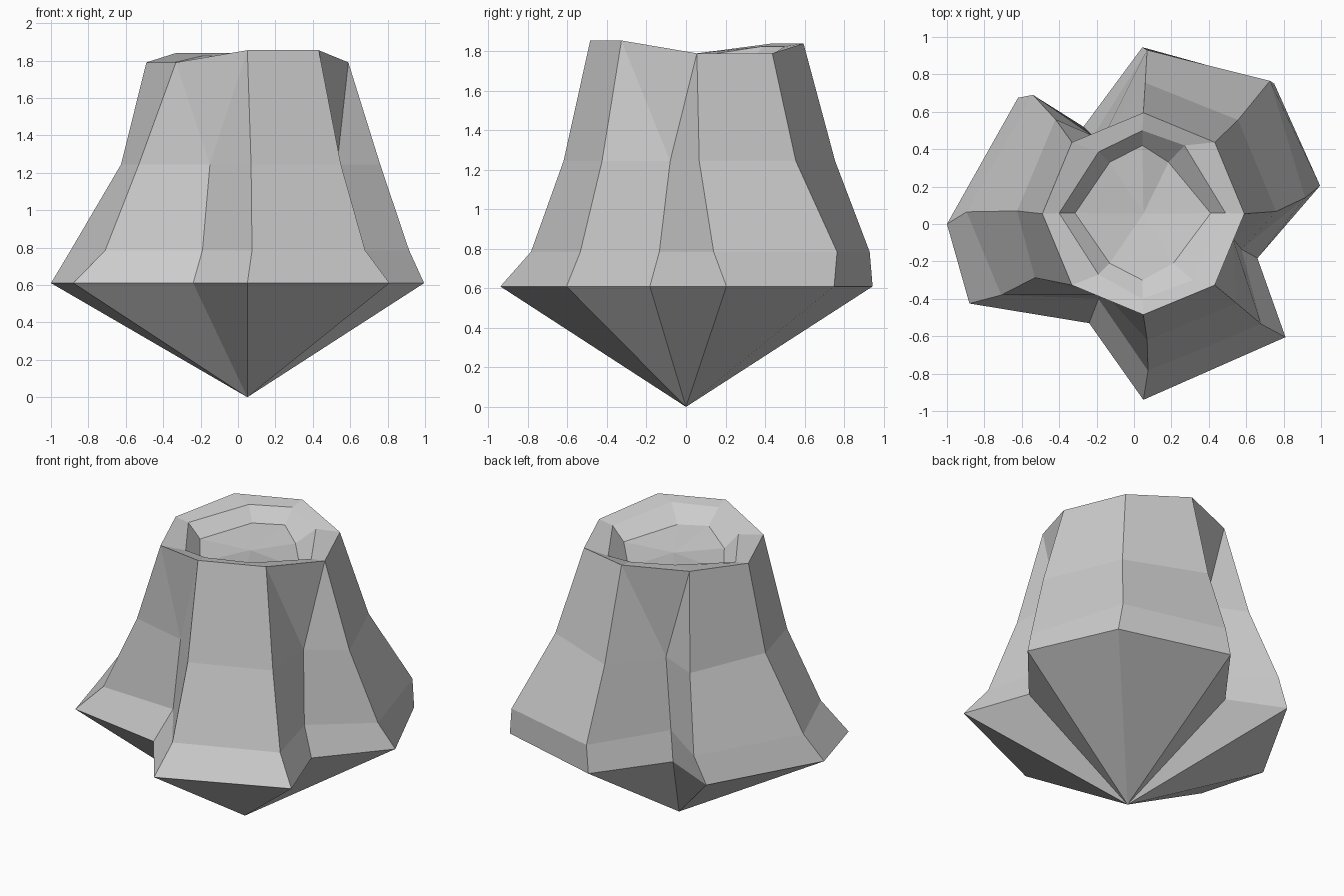
import bpy, bmesh, math

if "Cube" in bpy.data.objects:
    bpy.data.objects.remove(bpy.data.objects["Cube"])

# Stump rim: an octagon around (CX, CY), counter-clockwise from the front corner
CX, CY, R = 0.05, 0.055, 0.54
RIM_Z = [1.855, 1.855, 1.79, 1.79, 1.84, 1.84, 1.79, 1.79]
LEVELS = (1.245, 0.785, 0.61)

# Columns down the trunk: (rim index or None for a notch), then x, y per level
COLUMNS = [
    (0, (0.07, -0.62), (0.075, -0.785), (0.05, -0.94)),
    (1, (0.55, -0.425), (0.68, -0.535), (0.81, -0.605)),
    (None, (0.53, -0.08), (0.575, -0.135), (0.66, -0.183)),
    (2, (0.76, 0.067), (0.915, 0.14), (0.995, 0.205)),
    (3, (0.556, 0.556), (0.727, 0.765), (0.75, 0.75)),
    (4, (0.06, 0.755), (0.07, 0.93), (0.045, 0.945)),
    (None, (-0.17, 0.45), (-0.22, 0.47), (-0.27, 0.52)),
    (5, (-0.42, 0.56), (-0.54, 0.69), (-0.62, 0.675)),
    (6, (-0.625, 0.07), (-0.895, 0.065), (-1.0, 0.0)),
    (7, (-0.53, -0.287), (-0.71, -0.38), (-0.88, -0.425)),
    (None, (-0.15, -0.38), (-0.19, -0.40), (-0.24, -0.53)),
]

# Hollow in the top: lip and floor outlines
LIP = [(0.045, -0.40), (0.315, -0.30), (0.49, 0.058), (0.27, 0.42),
       (0.045, 0.50), (-0.19, 0.385), (-0.40, 0.058), (-0.19, -0.27)]
FLOOR = [(0.045, -0.30), (0.21, -0.21), (0.41, 0.058), (0.185, 0.33),
         (0.045, 0.42), (-0.13, 0.33), (-0.315, 0.058), (-0.13, -0.21)]

bm = bmesh.new()


def band(upper, lower):
    """Quads between two closed rings of equal length."""
    n = len(upper)
    for i in range(n):
        j = (i + 1) % n
        bm.faces.new((lower[i], lower[j], upper[j], upper[i]))


def fan(ring, tip):
    """Triangles from a closed ring to one point."""
    for i in range(len(ring)):
        bm.faces.new((ring[i], ring[(i + 1) % len(ring)], tip))


# Rim, lip and floor
rim = []
for i, z in enumerate(RIM_Z):
    a = math.radians(-90 + 45 * i)
    rim.append(bm.verts.new((CX + R * math.cos(a), CY + R * math.sin(a), z)))
lip = [bm.verts.new((x, y, z - 0.015)) for (x, y), z in zip(LIP, RIM_Z)]
floor = [bm.verts.new((x, y, z - 0.10)) for (x, y), z in zip(FLOOR, RIM_Z)]
band(rim, lip)
band(lip, floor)
fan(floor, bm.verts.new((CX, CY, 1.715)))

# Trunk side and root flare
rings = [[bm.verts.new((*c[k + 1], z)) for c in COLUMNS]
         for k, z in enumerate(LEVELS)]
band(rings[0], rings[1])
band(rings[1], rings[2])

# Upper side: quads between rim columns, triangles around each notch
n = len(COLUMNS)
mid = rings[0]
for i in range(n):
    j = (i + 1) % n
    a, b = COLUMNS[i][0], COLUMNS[j][0]
    if a is not None and b is not None:
        bm.faces.new((mid[i], mid[j], rim[b], rim[a]))
    elif b is None:
        bm.faces.new((mid[i], mid[j], rim[a]))
        bm.faces.new((mid[j], rim[(a + 1) % 8], rim[a]))
    else:
        bm.faces.new((mid[i], mid[j], rim[b]))

# Pointed underside
fan(rings[2], bm.verts.new((0.05, 0.0, 0.0)))

bmesh.ops.recalc_face_normals(bm, faces=bm.faces)
mesh = bpy.data.meshes.new("tree_stump")
bm.to_mesh(mesh)
bm.free()
stump = bpy.data.objects.new("tree_stump", mesh)
bpy.context.collection.objects.link(stump)
